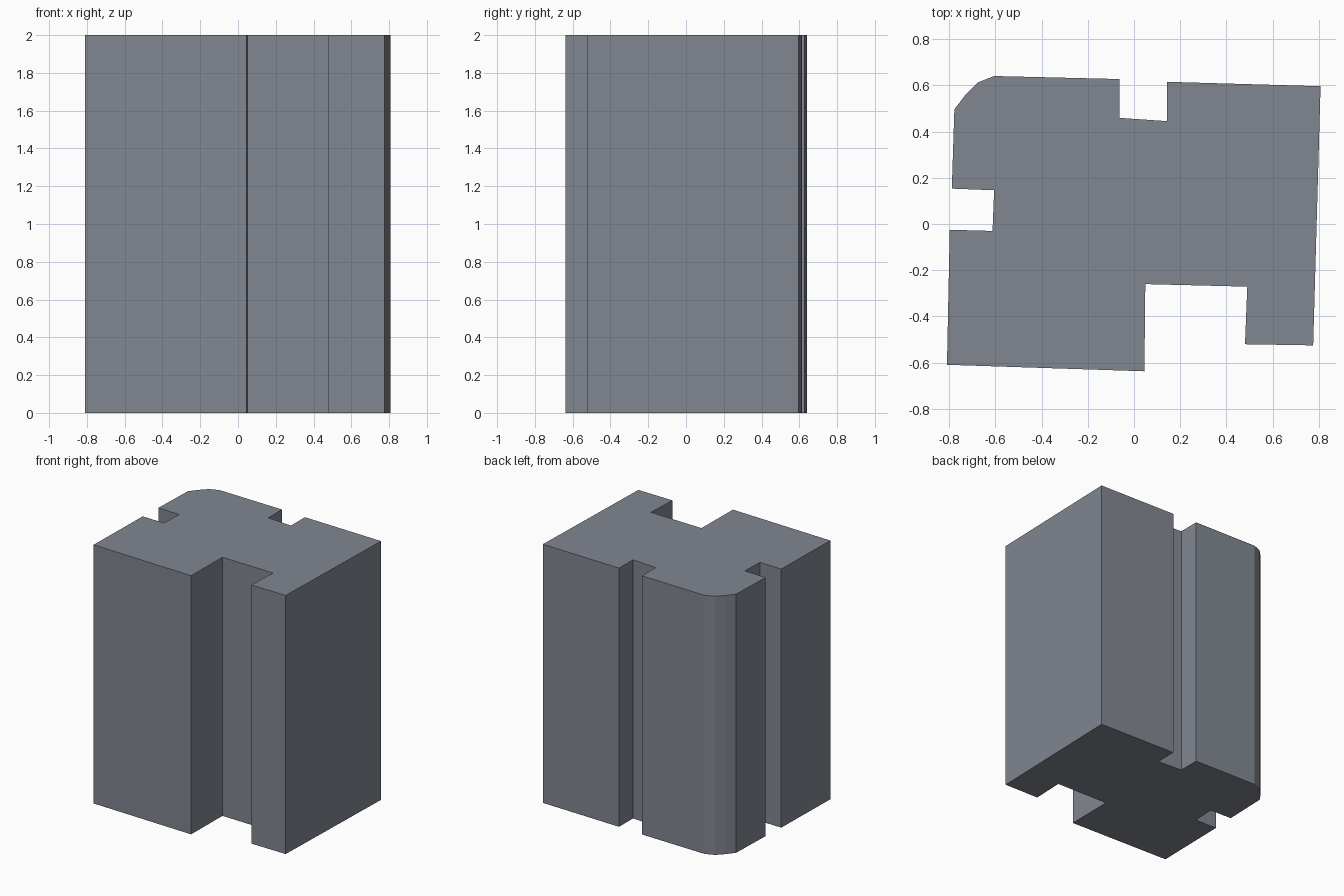
import bpy, bmesh

if "Cube" in bpy.data.objects:
    bpy.data.objects.remove(bpy.data.objects["Cube"])

HEIGHT = 2.0

# Building footprint, anticlockwise from the front left corner
footprint = [
    (-0.809, -0.609), (0.045, -0.637),
    (0.049, -0.260), (0.490, -0.271), (0.480, -0.520),    # front recess
    (0.775, -0.525), (0.807, 0.596),                      # right wall
    (0.142, 0.615), (0.142, 0.445), (-0.063, 0.459), (-0.063, 0.627),  # back notch
    (-0.605, 0.640), (-0.676, 0.612), (-0.732, 0.555), (-0.777, 0.496),  # rounded corner
    (-0.788, 0.153), (-0.605, 0.146), (-0.612, -0.030), (-0.797, -0.025),  # left notch
]


def extrude_profile(name, points, height, material):
    bm = bmesh.new()
    base = bm.faces.new([bm.verts.new((x, y, 0)) for x, y in points])
    result = bmesh.ops.extrude_face_region(bm, geom=[base], use_keep_orig=True)
    top = [g for g in result["geom"] if isinstance(g, bmesh.types.BMVert)]
    bmesh.ops.translate(bm, verts=top, vec=(0, 0, height))
    bmesh.ops.recalc_face_normals(bm, faces=bm.faces)
    mesh = bpy.data.meshes.new(name)
    bm.to_mesh(mesh)
    bm.free()
    mesh.materials.append(material)
    obj = bpy.data.objects.new(name, mesh)
    bpy.context.collection.objects.link(obj)
    return obj


# Dark blue-grey wall colour
slate = bpy.data.materials.new("slate_grey")
slate.diffuse_color = (0.22, 0.24, 0.28, 1)
slate.use_nodes = True
slate.node_tree.nodes["Principled BSDF"].inputs["Base Color"].default_value = slate.diffuse_color

# Flat-roofed block with straight walls
extrude_profile("building_block", footprint, HEIGHT, slate)
